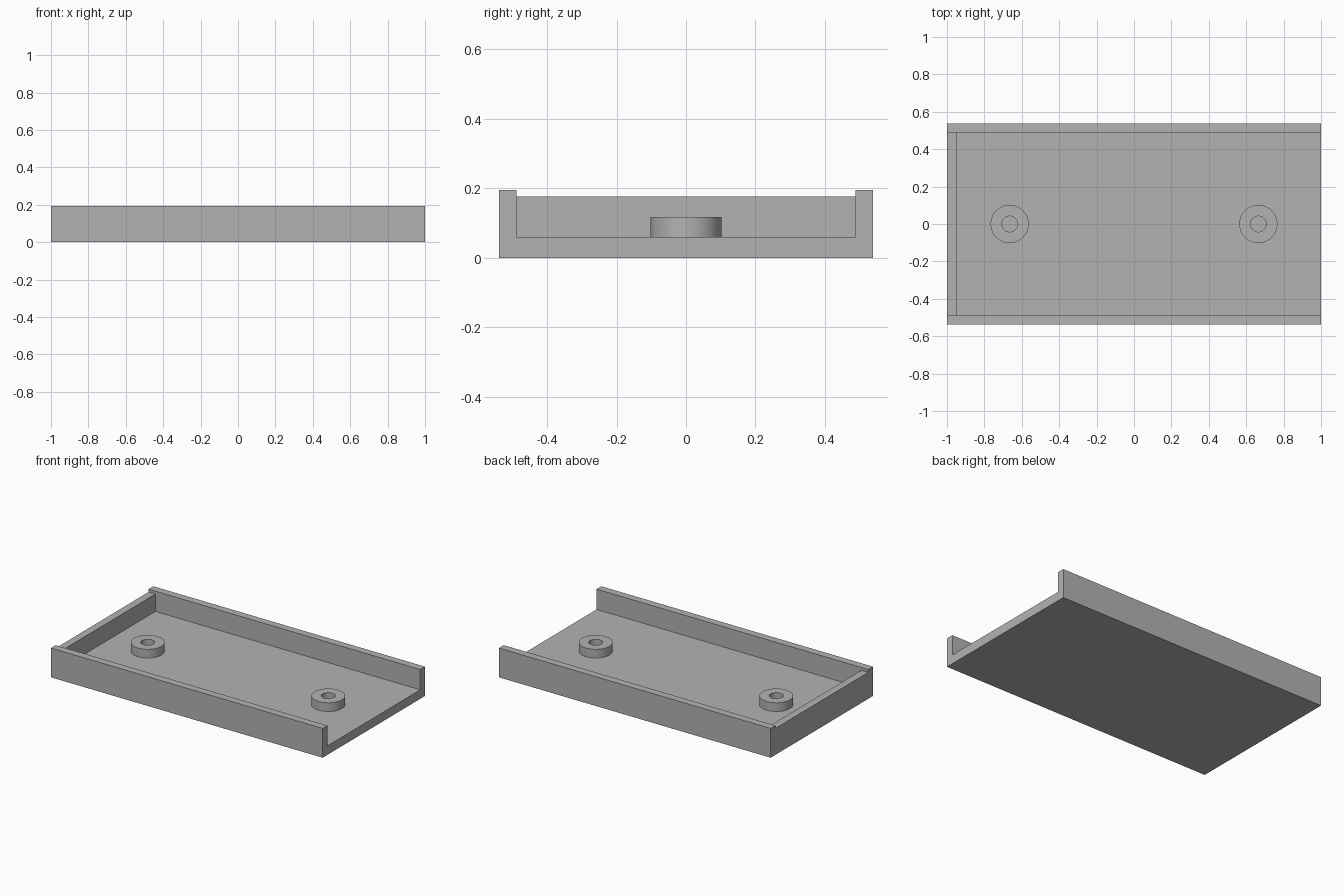
import bpy, bmesh, math
from mathutils import Vector

if "Cube" in bpy.data.objects:
    bpy.data.objects.remove(bpy.data.objects["Cube"], do_unlink=True)

# Main dimensions
HALF_LEN, HALF_WID, WALL = 1.0, 0.538, 0.05
FLOOR, END_TOP, SIDE_TOP, BOSS_TOP = 0.06, 0.176, 0.195, 0.118
BOSS_X, BOSS_R, HOLE_R = 0.665, 0.102, 0.042

grey = bpy.data.materials.new("plain grey")
grey.use_nodes = True
grey.diffuse_color = (0.45, 0.45, 0.45, 1)
grey.node_tree.nodes["Principled BSDF"].inputs["Base Color"].default_value = grey.diffuse_color


def make_object(name, bm):
    bmesh.ops.recalc_face_normals(bm, faces=bm.faces)
    mesh = bpy.data.meshes.new(name)
    bm.to_mesh(mesh)
    bm.free()
    mesh.materials.append(grey)
    obj = bpy.data.objects.new(name, mesh)
    bpy.context.collection.objects.link(obj)
    return obj


def extrude_xz(name, points, half_width):
    """Solid from an x-z outline, extruded across y."""
    bm = bmesh.new()
    face = bm.faces.new([bm.verts.new((x, -half_width, z)) for x, z in points])
    result = bmesh.ops.extrude_face_region(bm, geom=[face])
    moved = [g for g in result["geom"] if isinstance(g, bmesh.types.BMVert)]
    bmesh.ops.translate(bm, verts=moved, vec=(0, 2 * half_width, 0))
    return make_object(name, bm)


def select_only(obj):
    bpy.ops.object.select_all(action='DESELECT')
    obj.select_set(True)
    bpy.context.view_layer.objects.active = obj


# Tray: block with a channel, closed by a lower wall at one end
tray = extrude_xz("tray", [(-HALF_LEN, 0), (HALF_LEN, 0),
                           (HALF_LEN, SIDE_TOP), (-HALF_LEN, SIDE_TOP)], HALF_WID)
over = HALF_LEN + 0.1
inner = WALL - HALF_LEN
cutter = extrude_xz("channel_cutter", [(-over, END_TOP), (inner, END_TOP), (inner, FLOOR),
                                       (over, FLOOR), (over, 0.4), (-over, 0.4)],
                    HALF_WID - WALL)
cutter.hide_render = True
cut = tray.modifiers.new("channel", 'BOOLEAN')
cut.operation = 'DIFFERENCE'
cut.solver = 'EXACT'
cut.object = cutter
select_only(tray)
bpy.ops.object.modifier_apply(modifier=cut.name)
bpy.data.objects.remove(cutter, do_unlink=True)


# Round bosses with a centre hole, standing on the tray floor
def make_boss(name, x):
    bm = bmesh.new()
    profile = [(BOSS_R, FLOOR), (BOSS_R, BOSS_TOP), (HOLE_R, BOSS_TOP), (HOLE_R, FLOOR)]
    verts = [bm.verts.new((r, 0, z)) for r, z in profile]
    edges = [bm.edges.new(pair) for pair in zip(verts, verts[1:])]
    bmesh.ops.spin(bm, geom=verts + edges, cent=(0, 0, 0), axis=(0, 0, 1),
                   angle=math.tau, steps=64, use_merge=True)
    bmesh.ops.remove_doubles(bm, verts=bm.verts, dist=0.0001)
    boss = make_object(name, bm)
    # Make the top face up
    if any(p.normal.z < -0.5 for p in boss.data.polygons):
        boss.data.flip_normals()
    boss.location = Vector((x, 0, 0))
    select_only(boss)
    bpy.ops.object.shade_smooth_by_angle(angle=math.radians(30))


for side, sign in (("left", 1), ("right", -1)):
    make_boss(side + "_boss", sign * BOSS_X)
